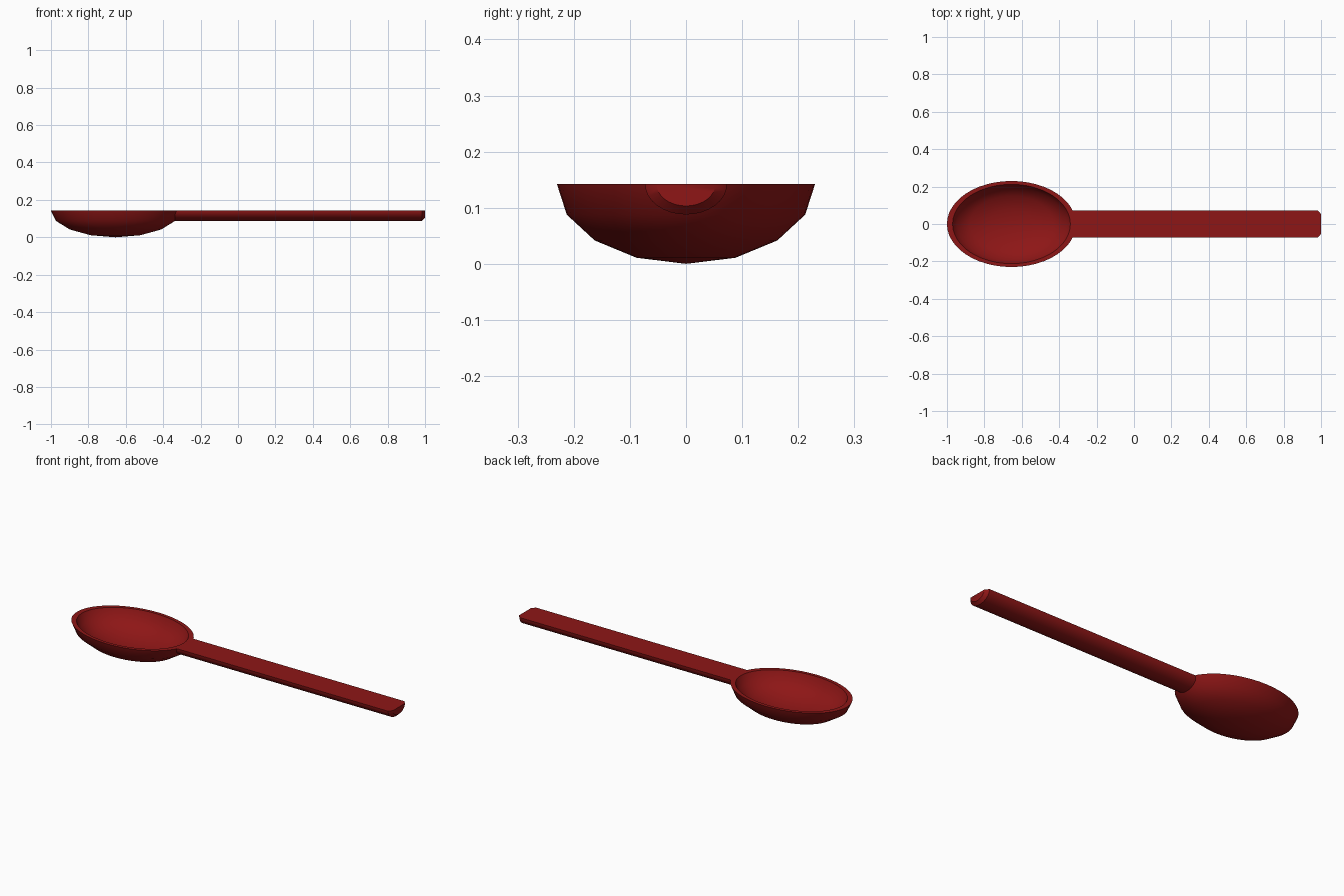
import bpy, bmesh
from math import sin, cos, pi, radians

if "Cube" in bpy.data.objects:
    bpy.data.objects.remove(bpy.data.objects["Cube"])

TOP = 0.142
red = bpy.data.materials.new("red")
red.diffuse_color = (0.27, 0.008, 0.008, 1)
red.use_nodes = True
red.node_tree.nodes["Principled BSDF"].inputs["Base Color"].default_value = red.diffuse_color


def finish(bm, name):
    bmesh.ops.recalc_face_normals(bm, faces=bm.faces)
    mesh = bpy.data.meshes.new(name)
    bm.to_mesh(mesh)
    bm.free()
    obj = bpy.data.objects.new(name, mesh)
    bpy.context.collection.objects.link(obj)
    mesh.materials.append(red)
    bpy.ops.object.select_all(action='DESELECT')
    obj.select_set(True)
    bpy.context.view_layer.objects.active = obj
    bpy.ops.object.shade_smooth_by_angle(angle=radians(40))


def bridge(bm, a, b):
    n = len(a)
    for i in range(n):
        j = (i + 1) % n
        bm.faces.new((a[i], a[j], b[j], b[i]))


# Bowl: outer and inner half ellipsoids joined by a flat rim
def half_shell(bm, rx, ry, depth, cx=-0.655, segs=48, steps=4):
    rings = []
    for k in range(steps):
        t = k * pi / 2 / steps
        rings.append([bm.verts.new((cx + rx * cos(t) * cos(a), ry * cos(t) * sin(a),
                                    TOP - depth * sin(t)))
                      for a in (2 * pi * i / segs for i in range(segs))])
    for a, b in zip(rings, rings[1:]):
        bridge(bm, a, b)
    tip = bm.verts.new((cx, 0, TOP - depth))
    for i in range(segs):
        bm.faces.new((rings[-1][i], rings[-1][(i + 1) % segs], tip))
    return rings[0]


bm = bmesh.new()
outer = half_shell(bm, 0.345, 0.23, TOP)
inner = half_shell(bm, 0.315, 0.212, 0.12)
bridge(bm, outer, inner)
finish(bm, "bowl")

# Handle: flat-topped half-round bar with a chamfered end
bm = bmesh.new()
sections = []
for x, s in ((-0.337, 1), (0.983, 1), (1.0, 0.72)):
    sections.append([bm.verts.new((x, 0.073 * s * cos(a), TOP - 0.054 * s * sin(a)))
                     for a in (pi * i / 16 for i in range(17))])
for a, b in zip(sections, sections[1:]):
    bridge(bm, a, b)
bm.faces.new(sections[0])
bm.faces.new(sections[-1])
finish(bm, "handle")
